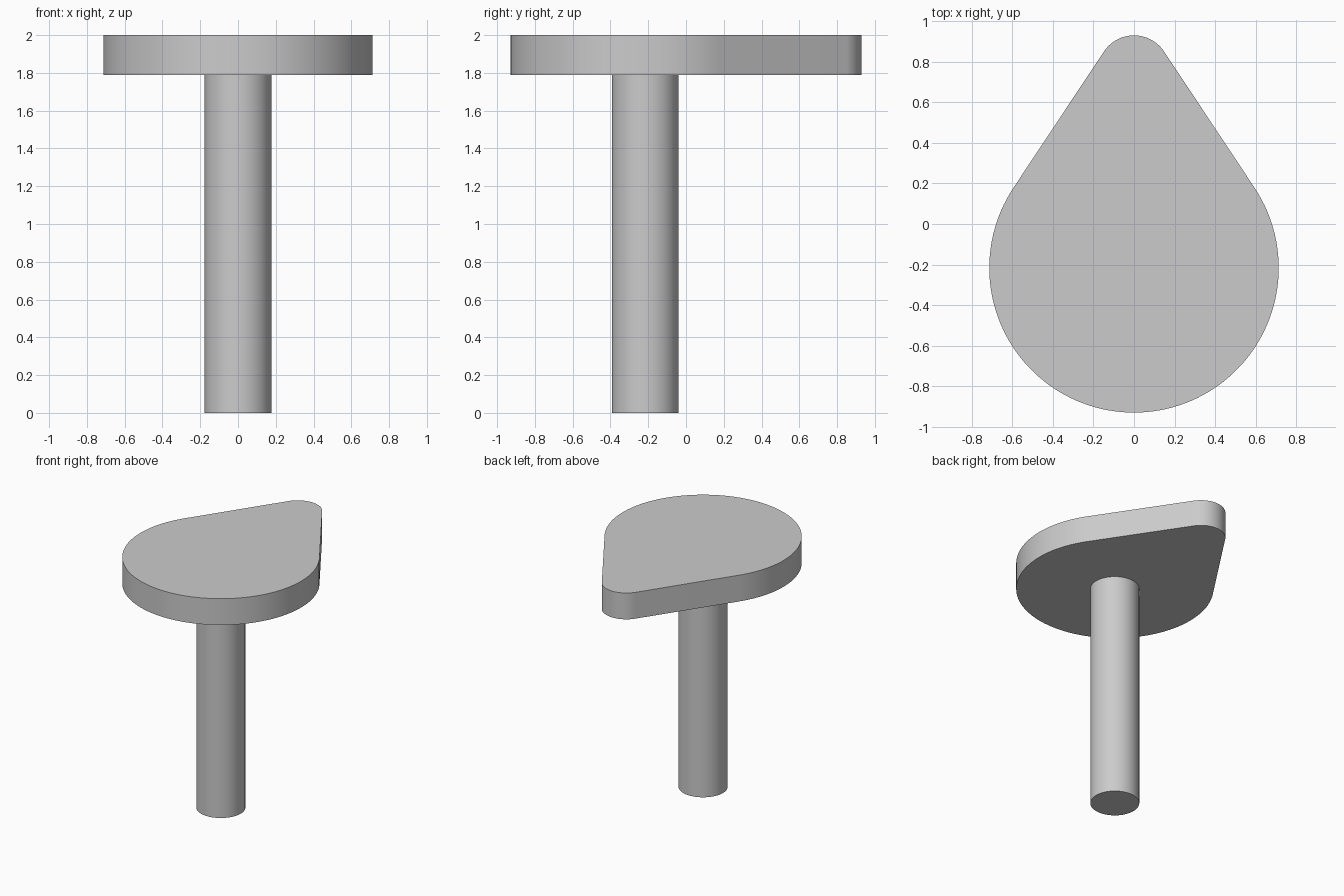
import bpy
import bmesh
from math import asin, cos, sin, pi, radians

default_cube = bpy.data.objects.get("Cube")
if default_cube:
    bpy.data.objects.remove(default_cube, do_unlink=True)

grey = bpy.data.materials.new("plain grey")
grey.use_nodes = True
colour = (0.6, 0.6, 0.6, 1)
grey.diffuse_color = colour
grey.node_tree.nodes["Principled BSDF"].inputs["Base Color"].default_value = colour

CENTRE_Y = -0.216
HEAD_BOTTOM, HEAD_TOP = 1.79, 2.0


def arc(cy, radius, start, end, steps):
    """Points on an arc centred on (0, cy), both ends included."""
    angles = [start + (end - start) * i / steps for i in range(steps + 1)]
    return [(radius * cos(a), cy + radius * sin(a)) for a in angles]


def extrude_outline(name, outline, bottom, top):
    """Raise a closed outline into a solid with smooth sides and crisp rims."""
    bm = bmesh.new()
    base = bm.faces.new([bm.verts.new((x, y, bottom)) for x, y in outline])
    raised = bmesh.ops.extrude_face_region(bm, geom=[base], use_keep_orig=True)
    lifted = [v for v in raised["geom"] if isinstance(v, bmesh.types.BMVert)]
    bmesh.ops.translate(bm, verts=lifted, vec=(0, 0, top - bottom))
    bmesh.ops.recalc_face_normals(bm, faces=bm.faces)
    mesh = bpy.data.meshes.new(name)
    bm.to_mesh(mesh)
    bm.free()
    mesh.materials.append(grey)
    obj = bpy.data.objects.new(name, mesh)
    bpy.context.collection.objects.link(obj)
    bpy.ops.object.select_all(action="DESELECT")
    obj.select_set(True)
    bpy.context.view_layer.objects.active = obj
    bpy.ops.object.shade_smooth_by_angle(angle=radians(30))
    return obj


# Teardrop head: large and small arcs joined by their common tangents
big, small = 0.713, 0.178
tip_y = 0.929 - small
tangent = asin((big - small) / (tip_y - CENTRE_Y))
teardrop = arc(tip_y, small, tangent, pi - tangent, 32)
teardrop += arc(CENTRE_Y, big, pi - tangent, 2 * pi + tangent, 96)
extrude_outline("teardrop_head", teardrop, HEAD_BOTTOM, HEAD_TOP)

# Round post under the wide end of the head
post = arc(CENTRE_Y, 0.177, 0, 2 * pi, 64)[:-1]
extrude_outline("post", post, 0, HEAD_BOTTOM)
